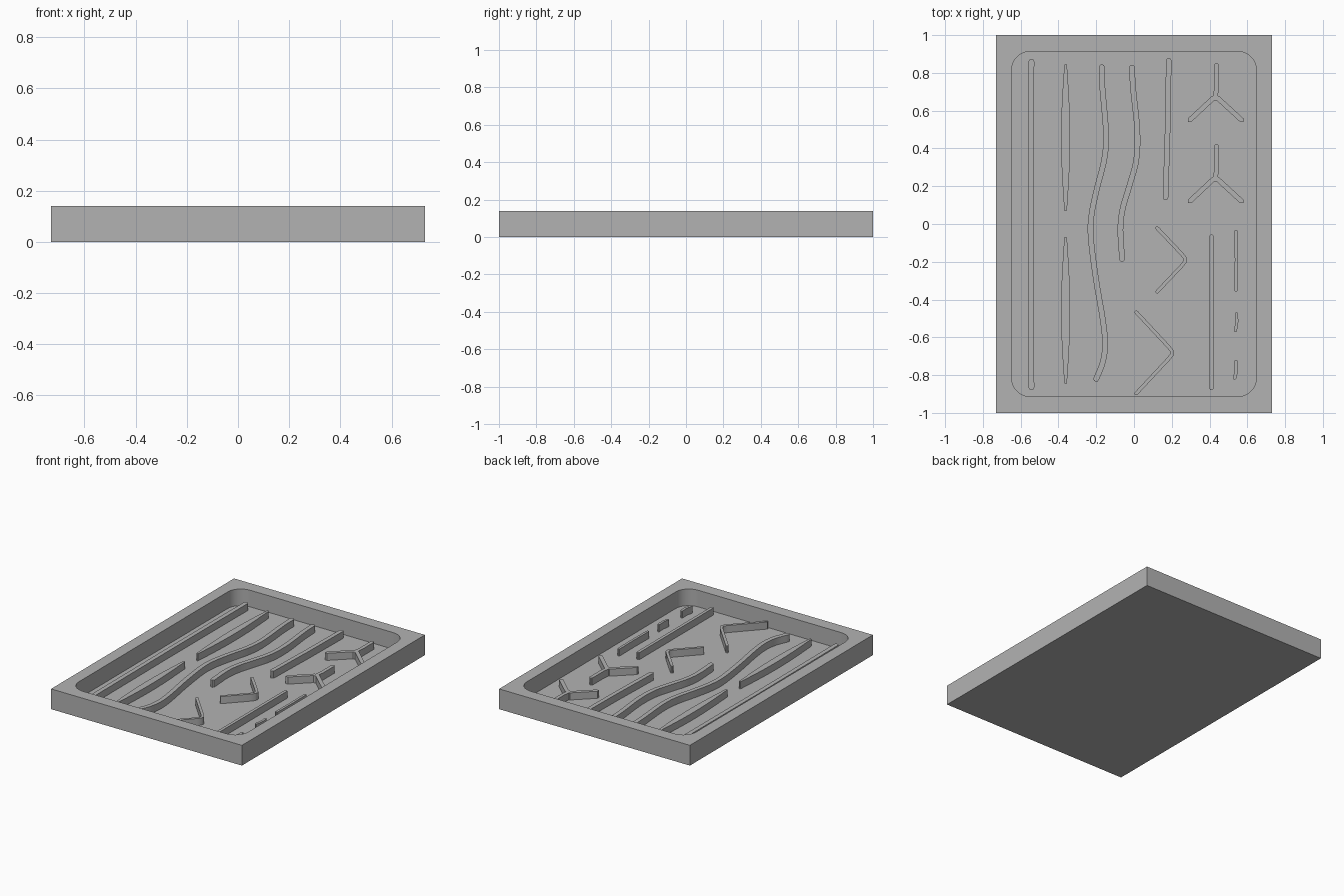
import bpy, bmesh, math
from mathutils import Vector

if "Cube" in bpy.data.objects:
    bpy.data.objects.remove(bpy.data.objects["Cube"])

HX, HY, TOP = 0.73, 1.0, 0.14       # tray half sizes and height
IX, IY, R = 0.648, 0.914, 0.1       # recess half sizes and corner radius
FLOOR, RIDGE = 0.025, 0.074         # recess floor and ridge top heights

grey = bpy.data.materials.new("plain grey")
grey.diffuse_color = (0.45, 0.45, 0.45, 1)
grey.use_nodes = True
grey.node_tree.nodes["Principled BSDF"].inputs["Base Color"].default_value = grey.diffuse_color


def finish(name, bm, angle=30):
    bmesh.ops.recalc_face_normals(bm, faces=bm.faces)
    mesh = bpy.data.meshes.new(name)
    bm.to_mesh(mesh)
    bm.free()
    obj = bpy.data.objects.new(name, mesh)
    bpy.context.collection.objects.link(obj)
    mesh.materials.append(grey)
    bpy.ops.object.select_all(action='DESELECT')
    obj.select_set(True)
    bpy.context.view_layer.objects.active = obj
    bpy.ops.object.shade_smooth_by_angle(angle=math.radians(angle))


def tray():
    bm = bmesh.new()
    signs = [(1, 1), (-1, 1), (-1, -1), (1, -1)]
    low = [bm.verts.new((sx * HX, sy * HY, 0)) for sx, sy in signs]
    high = [bm.verts.new((sx * HX, sy * HY, TOP)) for sx, sy in signs]
    steps = 10

    def arcs(z):
        out = []
        for i, (sx, sy) in enumerate(signs):
            a0 = i * math.pi / 2
            angles = [a0 + math.pi / 2 * k / steps for k in range(steps + 1)]
            out.append([bm.verts.new((sx * (IX - R) + R * math.cos(a),
                                      sy * (IY - R) + R * math.sin(a), z)) for a in angles])
        return out

    rim, base = arcs(TOP), arcs(FLOOR)
    bm.faces.new(low)
    for i in range(4):
        j = (i + 1) % 4
        bm.faces.new((low[i], low[j], high[j], high[i]))              # outer wall
        bm.faces.new((high[i], high[j], rim[j][0], rim[i][-1]))       # rim
        for a, b in zip(rim[i], rim[i][1:]):                          # rim corner
            bm.faces.new((high[i], b, a))
    r, f = sum(rim, []), sum(base, [])
    for i in range(len(r)):                                           # recess wall
        j = (i + 1) % len(r)
        bm.faces.new((r[i], r[j], f[j], f[i]))
    bm.faces.new(f)                                                   # recess floor
    finish("tray", bm)


def curve_through(pts, n=6):
    """Smooth path through the points."""
    p = [Vector(q) for q in pts]
    p = [2 * p[0] - p[1]] + p + [2 * p[-1] - p[-2]]
    out = []
    for a, b, c, d in zip(p, p[1:], p[2:], p[3:]):
        for k in range(n):
            t = k / n
            out.append(0.5 * (2 * b + (c - a) * t + (2 * a - 5 * b + 4 * c - d) * t * t
                              + (3 * b - a - 3 * c + d) * t ** 3))
    return out + [p[-2]]


def ridge(name, path, width, cap=5, end_width=None):
    """Raised wall along a path; end_width makes it swell in the middle."""
    path = [Vector(q) for q in path]
    last = len(path) - 1
    left, right = [], []
    for i, q in enumerate(path):
        d0 = (q - path[i - 1]).normalized() if i else (path[1] - q).normalized()
        d1 = (path[i + 1] - q).normalized() if i < last else d0
        d = (d0 + d1).normalized()
        w = width
        if end_width:
            w = end_width + (width - end_width) * math.sin(math.pi * i / last)
        side = Vector((-d.y, d.x)) * (w / 2 / max(0.5, d.dot(d1)))
        left.append(q + side)
        right.append(q - side)

    def round_end(frm, to):
        mid, arm = (frm + to) / 2, (frm - to) / 2
        turn = Vector((arm.y, -arm.x))
        return [mid + arm * math.cos(math.pi * k / cap) + turn * math.sin(math.pi * k / cap)
                for k in range(1, cap)]

    outline = left + round_end(left[-1], right[-1]) + right[::-1] + round_end(right[0], left[0])
    bm = bmesh.new()
    bottom = [bm.verts.new((p.x, p.y, FLOOR - 0.005)) for p in outline]
    top = [bm.verts.new((p.x, p.y, RIDGE)) for p in outline]
    bm.faces.new(bottom[::-1])
    bm.faces.new(top)
    for i in range(len(outline)):
        j = (i + 1) % len(outline)
        bm.faces.new((bottom[i], bottom[j], top[j], top[i]))
    finish(name, bm)


tray()

# Straight ridges
ridge("long_left_ridge", [(-0.543, 0.86), (-0.546, 0), (-0.543, -0.865)], 0.03)
ridge("upper_straight_ridge", [(0.184, 0.865), (0.178, 0.5), (0.167, 0.14)], 0.029)
ridge("lower_straight_ridge", [(0.41, -0.065), (0.41, -0.87)], 0.021)

# Leaf-shaped ridges that swell in the middle
for label, y0, y1 in (("upper", 0.84, 0.075), ("lower", -0.075, -0.84)):
    pts = [(-0.362, y0 + (y1 - y0) * k / 14) for k in range(15)]
    ridge(label + "_leaf_ridge", pts, 0.048, end_width=0.014)

# Wavy ridges
ridge("long_wavy_ridge", curve_through([
    (-0.17, 0.83), (-0.168, 0.73), (-0.148, 0.48), (-0.158, 0.34), (-0.198, 0.18),
    (-0.226, 0.04), (-0.228, -0.08), (-0.2, -0.3), (-0.166, -0.5), (-0.153, -0.63),
    (-0.165, -0.73), (-0.2, -0.82)]), 0.03)
ridge("short_wavy_ridge", curve_through([
    (-0.01, 0.828), (-0.005, 0.72), (0.017, 0.5), (0.012, 0.34), (-0.025, 0.2),
    (-0.06, 0.08), (-0.072, -0.03), (-0.063, -0.185)]), 0.03)

# Forked ridges
for label, dy in (("upper", 0), ("lower", -0.43)):
    ridge(label + "_fork_arms", [(0.295, 0.55 + dy), (0.418, 0.665 + dy),
                                 (0.445, 0.665 + dy), (0.57, 0.55 + dy)], 0.026, cap=2)
    ridge(label + "_fork_stem", [(0.437, 0.84 + dy), (0.437, 0.72 + dy),
                                 (0.431, 0.675 + dy)], 0.025)

# Chevrons with a rounded tip
for label, x, y, dx, dy in (("upper", 0.123, -0.19, 0.148, 0.168),
                            ("lower", 0.012, -0.682, 0.19, 0.215)):
    ridge(label + "_chevron", [(x, y + dy), (x + dx - 0.02, y + 0.033), (x + dx - 0.003, y + 0.012),
                               (x + dx, y), (x + dx - 0.003, y - 0.012),
                               (x + dx - 0.02, y - 0.033), (x, y - dy)], 0.019)

# Small dashes down the right side
ridge("long_dash", [(0.54, -0.04), (0.542, -0.19), (0.54, -0.35)], 0.017)
ridge("middle_dash", curve_through([(0.542, -0.475), (0.544, -0.52), (0.537, -0.565)], 4), 0.016)
ridge("lower_dash", curve_through([(0.54, -0.728), (0.542, -0.77), (0.533, -0.815)], 4), 0.018)
